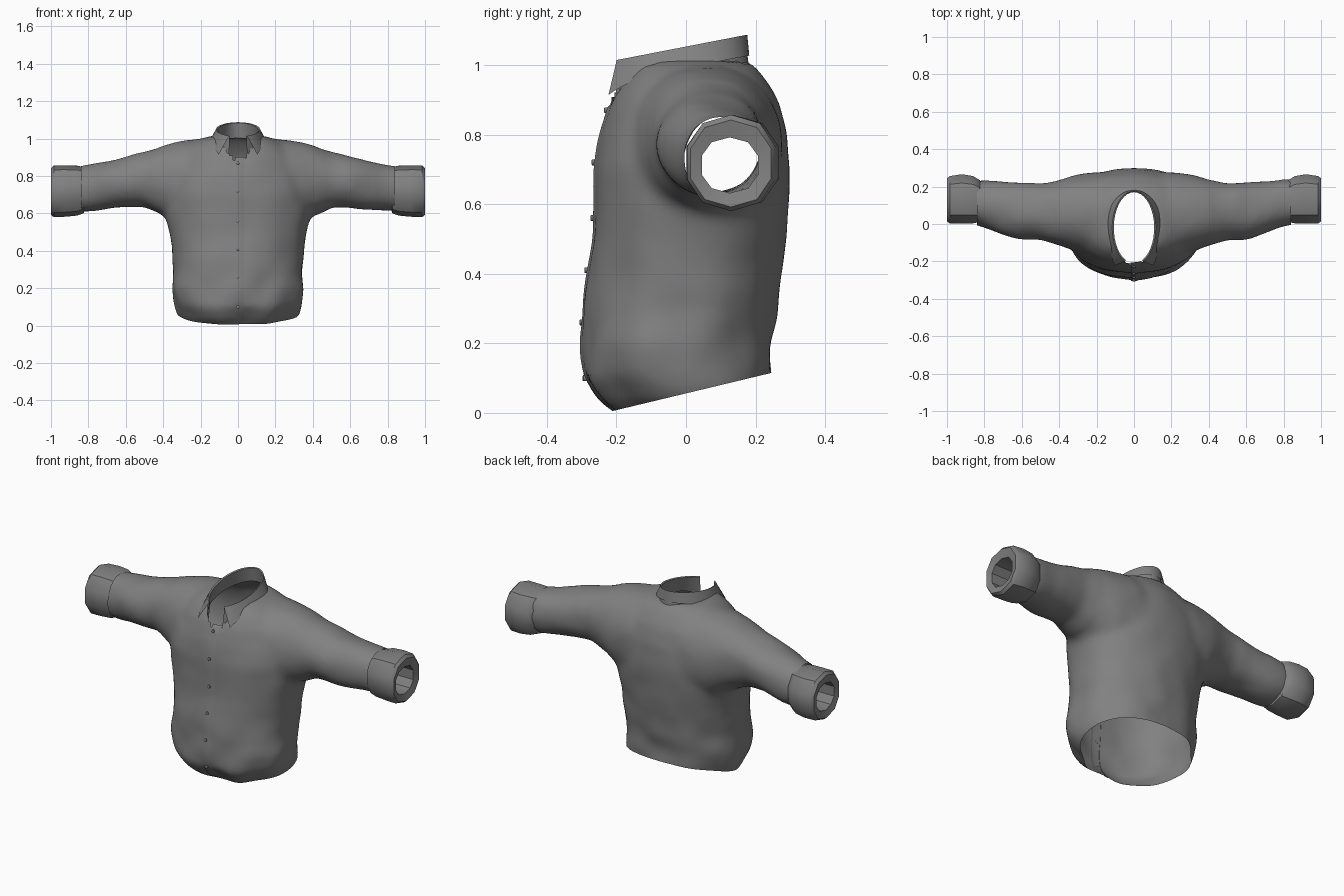
import bpy, bmesh, math
from mathutils import Vector, noise
from mathutils.bvhtree import BVHTree

cube = bpy.data.objects.get("Cube")
if cube:
    bpy.data.objects.remove(cube)


def material(name, value):
    m = bpy.data.materials.new(name)
    m.use_nodes = True
    colour = (value, value, value, 1)
    m.diffuse_color = colour
    m.node_tree.nodes["Principled BSDF"].inputs["Base Color"].default_value = colour
    return m


cloth = material("grey cloth", 0.22)


def make(name, bm, angle=40):
    mesh = bpy.data.meshes.new(name)
    bm.to_mesh(mesh)
    bm.free()
    mesh.materials.append(cloth)
    ob = bpy.data.objects.new(name, mesh)
    bpy.context.collection.objects.link(ob)
    bpy.ops.object.select_all(action='DESELECT')
    ob.select_set(True)
    bpy.context.view_layer.objects.active = ob
    bpy.ops.object.shade_smooth_by_angle(angle=math.radians(angle))
    return ob


def loft(bm, rings, closed=True, caps=False):
    rows = [[bm.verts.new(p) for p in ring] for ring in rings]
    n = len(rows[0])
    for a, b in zip(rows, rows[1:]):
        for i in range(n if closed else n - 1):
            j = (i + 1) % n
            bm.faces.new((a[i], a[j], b[j], b[i]))
    if caps:
        bm.faces.new(rows[0][::-1])
        bm.faces.new(rows[-1])
    bmesh.ops.recalc_face_normals(bm, faces=bm.faces)


def oval(n, lo_u, hi_u, lo_v, hi_v, power=1.0, turn=0.0):
    """Points of a rounded section between the given limits."""
    pts = []
    for i in range(n):
        a = math.tau * (i + turn) / n
        c, s = math.cos(a), math.sin(a)
        pts.append(((lo_u + hi_u) / 2 + (hi_u - lo_u) / 2 * math.copysign(abs(c) ** power, c),
                    (lo_v + hi_v) / 2 + (hi_v - lo_v) / 2 * math.copysign(abs(s) ** power, s)))
    return pts


# Torso: height, half width, front y, back y
torso = [(-.08, .2, -.1, .23), (0, .27, -.2, .24), (.04, .315, -.25, .24), (.1, .34, -.295, .245),
         (.2, .358, -.298, .245), (.3, .345, -.292, .265), (.4, .352, -.28, .275),
         (.5, .37, -.267, .288), (.6, .39, -.262, .295), (.7, .39, -.262, .298),
         (.8, .37, -.245, .293), (.9, .32, -.212, .265), (.96, .26, -.18, .23),
         (1.0, .19, -.15, .2), (1.015, .13, -.12, .17)]
# Sleeves: x, bottom z, top z, front y, back y
sleeve = [(0, .5, 1.0, -.19, .28), (.2, .5, .998, -.18, .28), (.3, .52, .988, -.15, .265),
          (.4, .585, .965, -.115, .235), (.5, .63, .932, -.088, .222), (.6, .632, .902, -.082, .222),
          (.7, .622, .878, -.055, .226), (.8, .612, .862, -.02, .236), (.87, .61, .85, 0, .235)]
bm = bmesh.new()
loft(bm, [[(x, y, z) for x, y in oval(48, -w, w, f, b, .92)] for z, w, f, b in torso], caps=True)
both = [(-r[0],) + r[1:] for r in sleeve[:0:-1]] + sleeve
loft(bm, [[(x, y, z) for y, z in oval(32, f, b, lo, hi, .92)] for x, lo, hi, f, b in both], caps=True)
shirt = make("shirt_body", bm)

# Fuse the body and sleeves into one soft surface
fuse = shirt.modifiers.new("fuse", 'REMESH')
fuse.mode = 'VOXEL'
fuse.voxel_size = .018
soften = shirt.modifiers.new("soften", 'SMOOTH')
soften.factor = .5
soften.iterations = 10
for name in ("fuse", "soften"):
    bpy.ops.object.modifier_apply(modifier=name)

NECK_Y, NECK_RX, NECK_RY = -.02, .12, .2


def neck_scale(p):
    return math.hypot(p.x / NECK_RX, (p.y - NECK_Y) / NECK_RY)


bm = bmesh.new()
bm.from_mesh(shirt.data)
bm.normal_update()
# Soft creases, stronger near the waist
for v in bm.verts:
    low = max(0, 1 - v.co.z / .5) if abs(v.co.x) < .42 else .3
    v.co += v.normal * noise.noise(v.co * 7) * (.005 + .012 * low)
# Open the hem and the sleeve ends
cuts = [((0, -.2, .008), (0, .24, -1)), ((.84, 0, 0), (1, 0, 0)), ((-.84, 0, 0), (-1, 0, 0))]
for co, no in cuts:
    bmesh.ops.bisect_plane(bm, geom=bm.verts[:] + bm.edges[:] + bm.faces[:],
                           plane_co=co, plane_no=no, clear_outer=True)
# Open the neck and round its edge
bmesh.ops.delete(bm, context='FACES', geom=[
    f for f in bm.faces if f.calc_center_median().z > .85 and neck_scale(f.calc_center_median()) < 1])
for v in bm.verts:
    if v.is_boundary and v.co.z > .84 and abs(v.co.x) < .2:
        k = neck_scale(v.co)
        v.co.x /= k
        v.co.y = NECK_Y + (v.co.y - NECK_Y) / k
bm.to_mesh(shirt.data)
surface = BVHTree.FromBMesh(bm)
bm.free()
bpy.ops.object.shade_smooth_by_angle(angle=math.radians(60))


def front(x, z):
    hit = surface.ray_cast(Vector((x, -1, z)), Vector((0, 1, 0)))[0]
    return hit.y if hit and hit.y < 0 else -.2


# Button flap: raised on one edge, blending into the cloth on the other
bm = bmesh.new()
rows = []
for i in range(40):
    z = .02 + .88 * i / 39
    rows.append([(x, front(x, z) - lift, z) for x, lift in
                 ((-.017, -.002), (-.017, .005), (.01, .005), (.04, -.002))])
loft(bm, rows, closed=False)
make("button_flap", bm, 30)

# Buttons
bm = bmesh.new()
for z in (.1, .26, .41, .56, .72, .87):
    y = front(0, z) - .006
    loft(bm, [[(x, y + dy, z + dz) for x, dz in oval(10, -r, r, -r, r)]
              for dy, r in ((.006, .009), (-.005, .009), (-.007, .006))], caps=True)
make("buttons", bm)

# Collar: neck stand inside, folded outer leaf with pointed ends
rows = [[], [], [], []]
for i in range(33):
    a = math.radians(-156 + 312 * i / 32)
    c, s = math.cos(a), math.sin(a)
    tip = max(0, (abs(math.degrees(a)) - 110) / 46) ** 1.5
    side = math.copysign(1, s)
    y = NECK_Y + NECK_RY * c
    top = 1.053 + .19 * y
    rows[0].append((NECK_RX * s, y, top - .085 - .02 * tip))
    rows[1].append((.108 * s, NECK_Y + .19 * c, top - .004))
    rows[2].append((.117 * s, NECK_Y + .196 * c, top))
    rows[3].append((.15 * s + side * .042 * tip, NECK_Y + (.202 + .02 * tip) * c, top - .06 - .04 * tip))
bm = bmesh.new()
loft(bm, rows, closed=False)
make("collar", bm, 50)

# Cuffs: x, bottom z, top z, front y, back y, turned in to a narrow opening
cuff = [(.82, .615, .84, .015, .23), (.825, .6, .848, .005, .24), (.86, .588, .855, -.002, .262),
        (.92, .582, .857, -.004, .272), (.985, .58, .857, -.002, .262), (1.0, .592, .842, .008, .25),
        (.99, .632, .792, .042, .21), (.86, .632, .792, .042, .21)]
for label, side in (("left", 1), ("right", -1)):
    bm = bmesh.new()
    loft(bm, [[(side * x, y, z) for y, z in oval(10, f, b, lo, hi, .9, .5)] for x, lo, hi, f, b in cuff])
    make(label + "_cuff", bm, 35)
